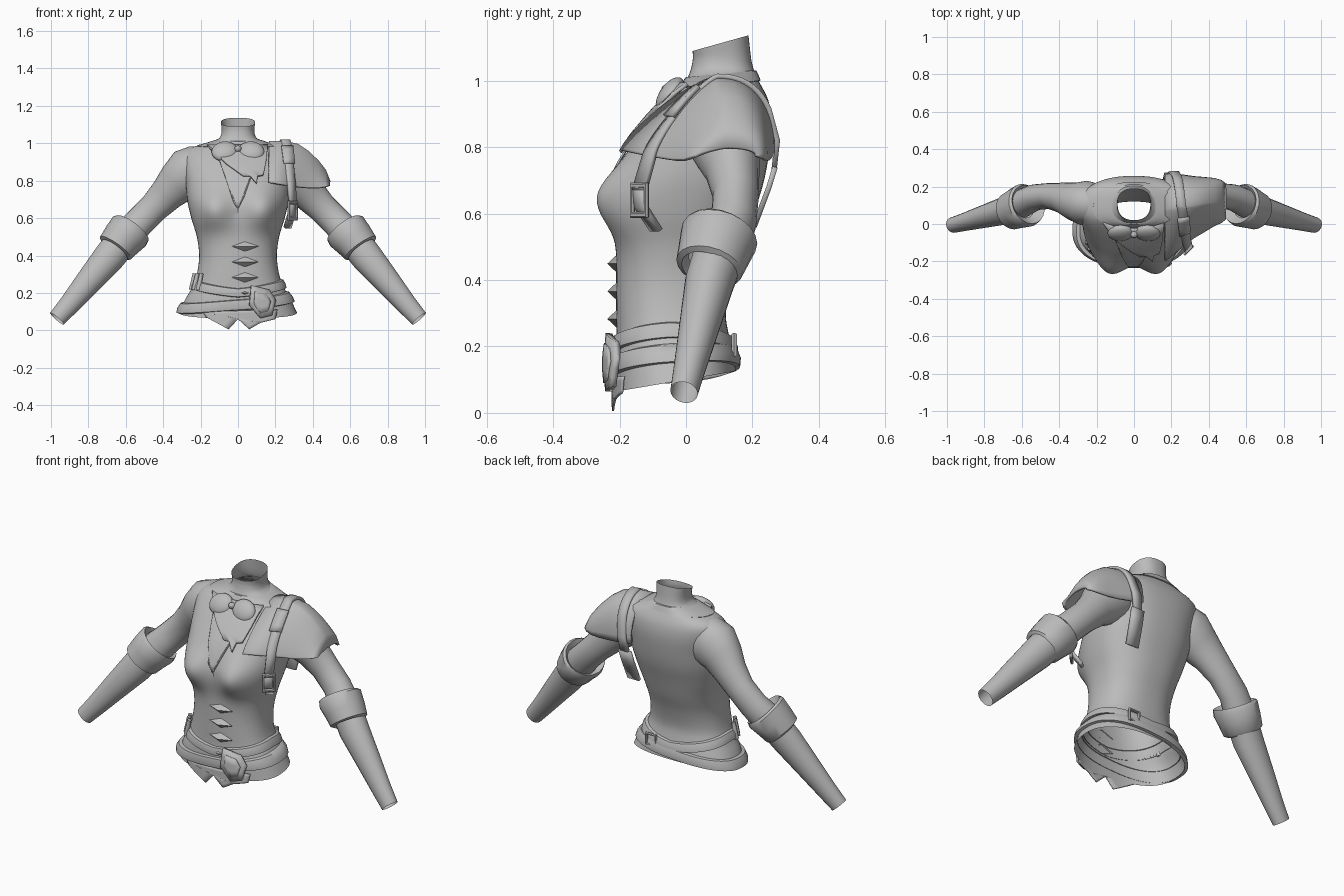
import bpy, bmesh, math
from mathutils import Vector, Matrix

cube = bpy.data.objects.get("Cube")
if cube:
    bpy.data.objects.remove(cube)

grey = bpy.data.materials.new("plain grey")
grey.use_nodes = True
grey.diffuse_color = (0.5, 0.5, 0.5, 1)
grey.node_tree.nodes["Principled BSDF"].inputs["Base Color"].default_value = (0.5, 0.5, 0.5, 1)


def finish(name, bm, thick=0, angle=40):
    bmesh.ops.recalc_face_normals(bm, faces=bm.faces)
    me = bpy.data.meshes.new(name)
    bm.to_mesh(me)
    bm.free()
    ob = bpy.data.objects.new(name, me)
    bpy.context.collection.objects.link(ob)
    me.materials.append(grey)
    if thick:
        mod = ob.modifiers.new("thickness", "SOLIDIFY")
        mod.thickness, mod.offset = thick, 0
    bpy.ops.object.select_all(action="DESELECT")
    ob.select_set(True)
    bpy.context.view_layer.objects.active = ob
    bpy.ops.object.shade_smooth_by_angle(angle=math.radians(angle))
    return ob


def grid(name, rows, closed=True, thick=0, angle=40):
    """Skin a list of point rows with quads."""
    bm = bmesh.new()
    vs = [[bm.verts.new(p) for p in row] for row in rows]
    n = len(rows[0])
    for a, b in zip(vs, vs[1:]):
        for i in range(n if closed else n - 1):
            j = (i + 1) % n
            bm.faces.new((a[i], a[j], b[j], b[i]))
    return finish(name, bm, thick, angle)


# Torso profile: height, half width, front y, back y
PROFILE = [
    (.10, .315, -.215, .15), (.17, .28, -.215, .145), (.23, .245, -.21, .13),
    (.30, .22, -.21, .12), (.40, .208, -.21, .14), (.50, .22, -.21, .175),
    (.60, .25, -.215, .205), (.70, .272, -.205, .235), (.80, .28, -.165, .252),
    (.88, .29, -.105, .257), (.94, .29, -.05, .248), (.975, .26, -.015, .232),
    (1.0, .17, 0, .218), (1.02, .108, .01, .208), (1.06, .088, .02, .197),
    (1.113, .092, .02, .188)]


def section(z):
    """Smoothly interpolated half width, front and back at a height."""
    z = min(max(z, PROFILE[0][0]), PROFILE[-1][0])
    last = len(PROFILE) - 1
    k = next(i for i in range(last) if z <= PROFILE[i + 1][0])
    a, b = PROFILE[k], PROFILE[k + 1]
    p, q = PROFILE[max(k - 1, 0)], PROFILE[min(k + 2, last)]
    h = b[0] - a[0]
    t = (z - a[0]) / h
    out = []
    for c in (1, 2, 3):
        m0 = (b[c] - p[c]) / (b[0] - p[0]) * h
        m1 = (q[c] - a[c]) / (q[0] - a[0]) * h
        d = b[c] - a[c]
        out.append(a[c] + t * (m0 + t * (3*d - 2*m0 - m1 + t * (m0 + m1 - 2*d))))
    return out


def bust(x, z):
    return .072 * math.exp(-((abs(x) - .135) / .095) ** 2 - ((z - .645) / .105) ** 2)


def body(a, z, off=0):
    """Point on the torso; angle 0 is the model's left, -90 degrees the front."""
    hw, f, b = section(z)
    c, s = math.cos(a), math.sin(a)
    e = .84
    x = (hw + off) * math.copysign(abs(c) ** e, c)
    y = (f + b) / 2 + ((b - f) / 2 + off) * math.copysign(abs(s) ** e, s)
    if s < 0:
        y -= bust(x, z) * min(1, -3 * s)
    return Vector((x, y, z))


def front_y(x, z):
    hw, f, b = section(z)
    u = min(abs(x) / hw, .98)
    r = (1 - u ** (2 / .84)) ** .42
    return (f + b) / 2 - (b - f) / 2 * r - bust(x, z)


SEG = 64
ANGLES = [math.tau * i / SEG for i in range(SEG)]
rows = []
for i in range(60):
    z = .1 + 1.013 * i / 59
    row = [body(a, z) for a in ANGLES]
    for p in row:                      # slanted hem and neck rim
        p.z += .17 * p.y * max(0, 1 - i / 4) + .28 * (p.y - .105) * max(0, (i - 56) / 3)
    rows.append(row)
grid("torso", rows)


def tube(name, path, depth, sides=20):
    """Sleeve through (x, y, z, radius) points; depth scales it front to back."""
    pts = [Vector(p[:3]) for p in path]
    d = (pts[-1] - pts[0]).normalized()
    rings = []
    for i, p in enumerate(pts):
        t = (pts[min(i + 1, len(pts) - 1)] - pts[max(i - 1, 0)])
        t = t.normalized() if t.dot(d) > .01 else d
        u = t.cross(Vector((0, 1, 0))).normalized()
        v = t.cross(u) * depth
        rings.append([p + path[i][3] * (u * math.cos(k * math.tau / sides) +
                      v * math.sin(k * math.tau / sides)) for k in range(sides)])
    return grid(name, rings)


# Arms and rolled cuffs, both sides
ARM = [(.16, .105, .88, .1), (.21, .107, .865, .128), (.262, .112, .84, .138), (.32, .122, .79, .116),
       (.38, .14, .728, .094), (.45, .15, .655, .08), (.53, .143, .575, .08), (.62, .1, .48, .088),
       (.69, .07, .39, .085), (.8, .04, .26, .07), (.9, .012, .14, .056), (.968, -.006, .062, .048)]
CUFF = [(.59, .1, .52, .07), (.565, .105, .545, .108), (.58, .1, .53, .118),
        (.62, .085, .485, .11), (.655, .07, .44, .102), (.66, .068, .43, .085), (.64, .075, .455, .07)]
for s, side in ((1, "left"), (-1, "right")):
    for part, path, depth in (("arm", ARM, .87), ("cuff", CUFF, 1)):
        tube(side + "_" + part, [(s * x, y, z, r) for x, y, z, r in path], depth)


# Belts and collar band wrapped round the torso
def band(name, height, width, off):
    rows = []
    for h, o in ((-.5, -.004), (-.42, off), (0, off * 1.3), (.42, off), (.5, -.004)):
        rows.append([body(a, height(a) + h * width, o) for a in ANGLES])
    grid(name, rows)


band("upper_belt", lambda a: .215 + .035 * abs(math.cos(a)) - .015 * abs(math.sin(a)), .05, .014)
band("lower_belt", lambda a: .15 + .03 * math.cos(a) + .015 * math.sin(a), .06, .015)
band("collar", lambda a: 1.005 + .01 * math.sin(a), .035, .007)


# Flat cloth and metal pieces laid over the front
def drape(name, outline, off, thick, cuts=4):
    bm = bmesh.new()
    bm.faces.new([bm.verts.new((x, 0, z)) for x, z in outline])
    bmesh.ops.triangulate(bm, faces=bm.faces)
    bmesh.ops.subdivide_edges(bm, edges=bm.edges, cuts=cuts, use_grid_fill=True)
    for v in bm.verts:
        v.co.y = front_y(v.co.x, v.co.z) - off
    finish(name, bm, thick)


drape("hem_points", [(-.19, .1), (-.17, .07), (-.05, .005), (0, .06), (.06, .005),
                     (.12, .04), (.2, .06), (.21, .11)], .006, .006)
drape("shirt_opening", [(-.12, .97), (-.06, .8), (-.02, .68), (0, .65), (.03, .71), (.07, .82),
                        (.12, .97)], .008, .006, 6)
drape("neck_scarf", [(-.165, .99), (-.06, .89), (.03, .825), (.065, .825), (.1, .785),
                     (.105, .825), (.135, .83), (.15, .9), (.16, .99)], .022, .012)
drape("buckle", [(.07, .24), (.165, .215), (.2, .16), (.18, .08), (.12, .065), (.06, .135)], .026, .02, 2)
drape("buckle_plate", [(.09, .21), (.15, .195), (.175, .155), (.16, .1), (.12, .09), (.085, .14)],
      .038, .008, 2)


def blob(name, loc, size, tilt=0, roll=0):
    bm = bmesh.new()
    m = Matrix.Translation(loc) @ Matrix.Rotation(tilt, 4, "X") @ Matrix.Rotation(roll, 4, "Y")
    bmesh.ops.create_uvsphere(bm, u_segments=20, v_segments=12, radius=1,
                              matrix=m @ Matrix.Diagonal((*size, 1)))
    return finish(name, bm)


# Bow at the throat
for s, side in ((1, "left"), (-1, "right")):
    blob(side + "_bow_loop", (s * .072, -.048, .957), (.07, .032, .06), -.6, s * .25)
blob("bow_knot", (0, -.052, .968), (.02, .024, .018), -.6)

# Puckered front lacing: shallow four-sided points
for i in range(4):
    bm = bmesh.new()
    bmesh.ops.create_cone(bm, segments=4, radius1=1, radius2=0, depth=1,
                          matrix=Matrix.Translation((.035, -.222, .2 + i * .083)) @
                          Matrix.Diagonal((.075, .03, .028, 1)) @ Matrix.Rotation(math.pi / 2, 4, "X"))
    finish("front_pucker_" + str(i + 1), bm, 0, 60)


# Shoulder guard: arches stepping outward over the left shoulder
def arch(x, y, z, front, back, rise):
    pts = []
    for i in range(29):
        a = math.pi * i / 28
        c, s = abs(math.cos(a)), math.sin(a)
        if i < 14:                     # sloping front half
            pts.append((x, y - front * c ** 1.6, z + rise * s ** 1.6))
        else:                          # rounded back half
            pts.append((x, y + back * c ** .85, z + rise * s ** .85))
    return pts


grid("shoulder_guard", [arch(*p) for p in (
    (.165, .08, .79, .275, .185, .215), (.25, .09, .775, .215, .17, .232),
    (.32, .1, .765, .17, .15, .226), (.38, .11, .76, .145, .135, .19),
    (.43, .115, .76, .12, .125, .14), (.465, .12, .765, .11, .11, .09),
    (.488, .12, .772, .092, .092, .025))], False, .012)


def ribbon(name, path, width, thick=.016):
    """Flat strap through (x, y, z, yaw) points."""
    rows = [[(x + k * width * math.cos(w), y + k * width * math.sin(w), z) for k in (-.5, 0, .5)]
            for x, y, z, w in path]
    return grid(name, rows, False, thick, 50)


# Strap following the shoulder guard, with buckle and tabs
over = [(x - .0025 * i, y, z, max(0, .75 - .06 * i))
        for i, (x, y, z) in enumerate(arch(.288, .095, .775, .205, .178, .238))][1:24]
ribbon("shoulder_strap", [(.292, -.14, .67, .8)] + over + [(.215, .275, .82, 0), (.2, .265, .73, 0)], .05)
ribbon("strap_clasp", [(x, y - .008, z + .006, w) for x, y, z, w in over[5:10]], .064, .016)
ribbon("front_strap_tab", [(.292, -.14, .69, .8), (.285, -.135, .62, .8), (.265, -.09, .55, .7)], .045)
ribbon("back_strap_tab", [(.2, .268, .74, 0), (.195, .25, .68, 0), (.185, .205, .56, 0)], .075)


def frame(name, loc, tilt, yaw, size):
    bpy.ops.mesh.primitive_torus_add(major_segments=4, minor_segments=6, location=loc,
                                     major_radius=.042, minor_radius=.009)
    ob = bpy.context.object
    ob.name = name
    ob.data.transform(Matrix.Rotation(math.pi / 4, 4, "Z"))
    ob.scale = size
    ob.rotation_euler = (tilt, 0, yaw)
    ob.data.materials.append(grey)


frame("strap_buckle", (.292, -.14, .64), math.pi / 2, .8, (1, 1.5, 1))
frame("back_belt_buckle", (.12, .145, .205), math.pi / 2, 0, (1, 1, 1))

# Small vials tucked into the belt
for i in range(3):
    bm = bmesh.new()
    p = body(math.pi + .25 + i * .2, .26, .015)
    bmesh.ops.create_cone(bm, cap_ends=True, segments=10, radius1=.014, radius2=.011, depth=.09,
                          matrix=Matrix.Translation(p) @ Matrix.Rotation(.2, 4, "Y"))
    finish("belt_vial_" + str(i + 1), bm)
